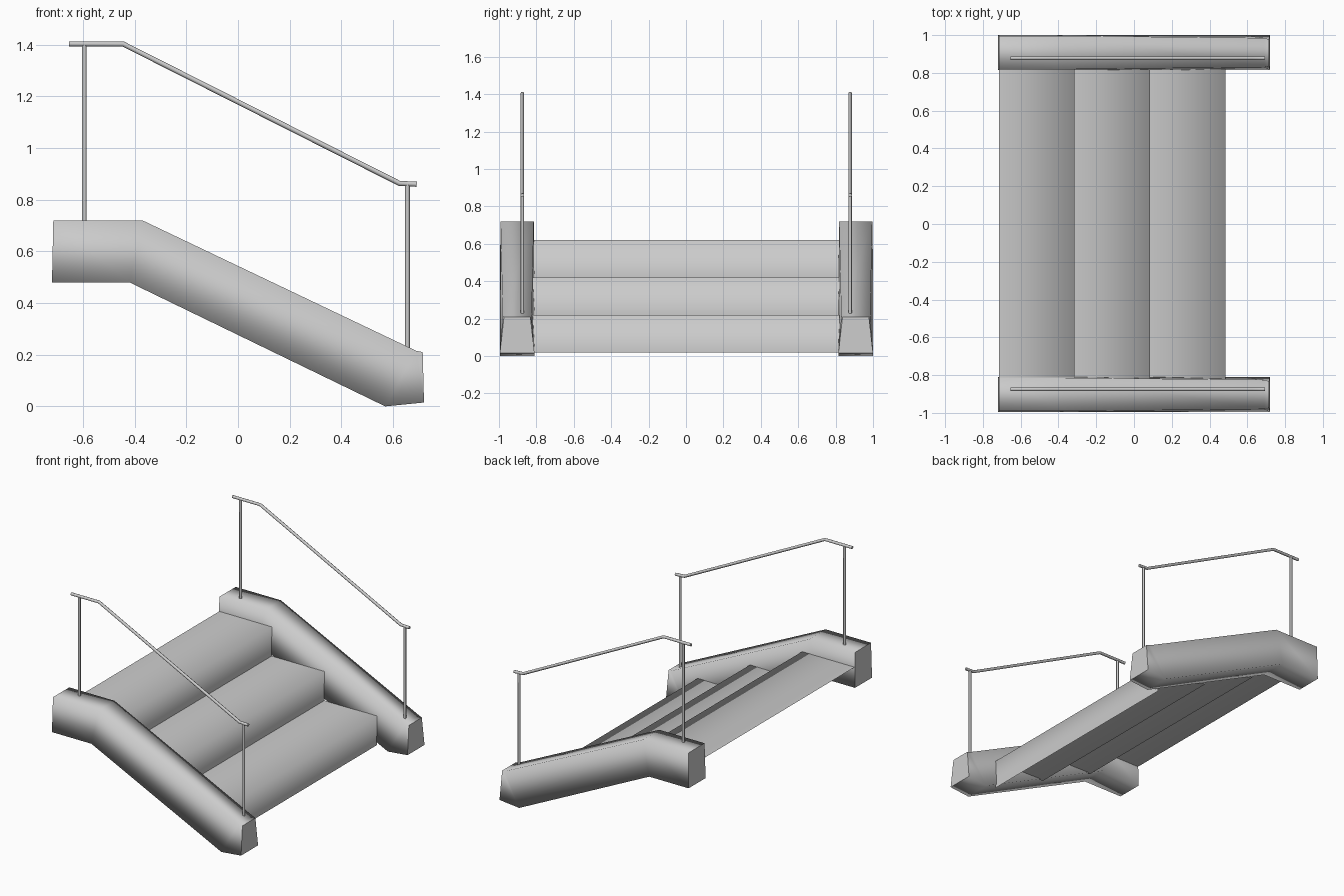
import bpy

cube = bpy.data.objects.get("Cube")
if cube:
    bpy.data.objects.remove(cube, do_unlink=True)

grey = bpy.data.materials.new("light_grey")
grey.use_nodes = True
grey.diffuse_color = (0.6, 0.6, 0.6, 1)
grey.node_tree.nodes["Principled BSDF"].inputs["Base Color"].default_value = (0.6, 0.6, 0.6, 1)


def mesh_object(name, verts, faces, flat=()):
    mesh = bpy.data.meshes.new(name)
    mesh.from_pydata(verts, [], faces)
    mesh.materials.append(grey)
    for i, poly in enumerate(mesh.polygons):
        poly.use_smooth = i not in flat
    obj = bpy.data.objects.new(name, mesh)
    bpy.context.collection.objects.link(obj)
    return obj


def tube(name, points, radius):
    """Round bar along a path, turned into a mesh."""
    curve = bpy.data.curves.new(name, "CURVE")
    curve.dimensions = "3D"
    curve.bevel_depth = radius
    curve.bevel_resolution = 2
    curve.use_fill_caps = True
    spline = curve.splines.new("POLY")
    spline.points.add(len(points) - 1)
    for p, co in zip(spline.points, points):
        p.co = (*co, 1)
    curve.materials.append(grey)
    obj = bpy.data.objects.new(name, curve)
    bpy.context.collection.objects.link(obj)
    bpy.ops.object.select_all(action="DESELECT")
    obj.select_set(True)
    bpy.context.view_layer.objects.active = obj
    bpy.ops.object.convert(target="MESH")
    bpy.ops.object.shade_smooth_by_angle(angle=0.9)


# Steps: an open tread and riser each, rounded over by shading
WIDTH = 0.82
for i, (back, nose) in enumerate(((-0.715, -0.315), (-0.315, 0.085), (0.085, 0.485))):
    top = 0.62 - 0.2 * i
    profile = [(back, top), (nose, top), (nose, top - 0.2)]
    verts = [(x, y, z) for x, z in profile for y in (-WIDTH, WIDTH)]
    mesh_object(f"step_{i + 1}", verts, [(0, 2, 3, 1), (2, 4, 5, 3)])

# Side beams: stations of bottom point, top point and top inset
STATIONS = [
    ((-0.72, 0.48), (-0.715, 0.72), 0.004),
    ((-0.42, 0.48), (-0.37, 0.72), 0.004),
    ((0.57, 0.0), (0.69, 0.215), 0.015),
    ((0.72, 0.015), (0.715, 0.21), 0.022),
]


def side_beam(name, y0, y1):
    verts, faces = [], []
    for (bx, bz), (tx, tz), inset in STATIONS:
        verts += [(bx, y0, bz), (bx, y1, bz), (tx, y1 - inset, tz), (tx, y0 + inset, tz)]
    for s in range(len(STATIONS) - 1):
        a, b = 4 * s, 4 * s + 4
        for k in range(4):
            n = (k + 1) % 4
            faces.append((a + k, a + n, b + n, b + k))
    last = len(verts) - 4
    faces += [(3, 2, 1, 0), tuple(range(last, last + 4))]
    obj = mesh_object(name, verts, faces, flat=(len(faces) - 2, len(faces) - 1))
    obj.data.validate()
    # Outward normals
    import bmesh
    bm = bmesh.new()
    bm.from_mesh(obj.data)
    bmesh.ops.recalc_face_normals(bm, faces=bm.faces)
    bm.to_mesh(obj.data)
    bm.free()


side_beam("front_side_beam", -0.995, -0.81)
side_beam("back_side_beam", 0.815, 1.0)

# Handrails with an upper and a lower post
RAIL = [(-0.655, 1.403), (-0.445, 1.403), (0.625, 0.863), (0.692, 0.86)]
for side, y in (("front", -0.875), ("back", 0.878)):
    tube(f"{side}_handrail", [(x, y, z) for x, z in RAIL], 0.01)
    tube(f"{side}_upper_post", [(-0.595, y, 0.70), (-0.595, y, 1.4)], 0.009)
    tube(f"{side}_lower_post", [(0.656, y, 0.2), (0.656, y, 0.86)], 0.009)
